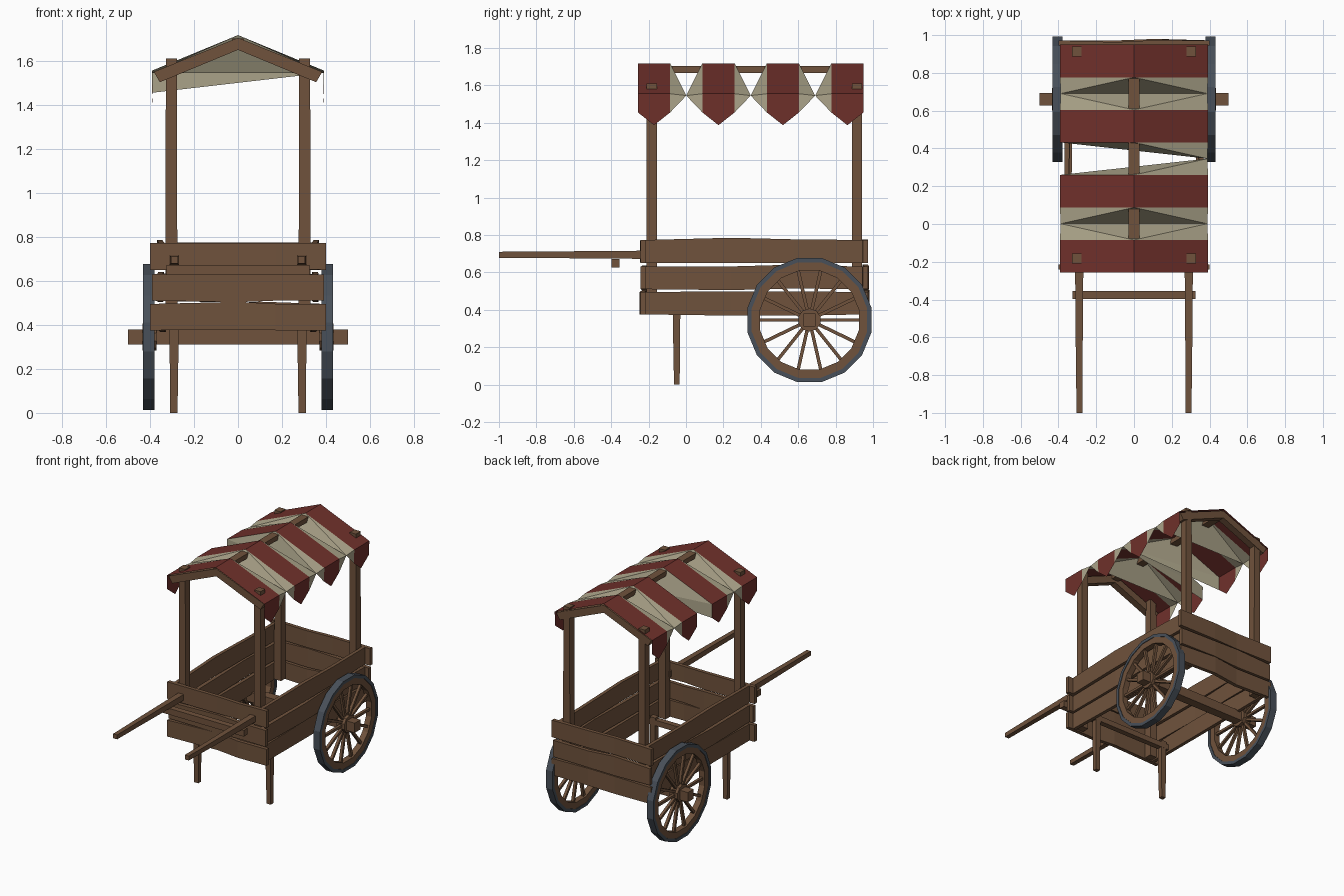
import bpy, math, random

if "Cube" in bpy.data.objects:
    bpy.data.objects.remove(bpy.data.objects["Cube"])

random.seed(4)


def material(name, rgb):
    m = bpy.data.materials.new(name)
    m.diffuse_color = (*rgb, 1)
    m.use_nodes = True
    m.node_tree.nodes["Principled BSDF"].inputs["Base Color"].default_value = m.diffuse_color
    return m


WOOD = material("wood", (0.16, 0.085, 0.045))
RED = material("red_cloth", (0.16, 0.03, 0.024))
CREAM = material("cream_cloth", (0.42, 0.38, 0.26))
IRON = material("iron", (0.065, 0.08, 0.10))


def make(name, verts, faces, mat, mirror=False):
    me = bpy.data.meshes.new(name)
    me.from_pydata(verts, [], faces)
    me.materials.append(mat)
    ob = bpy.data.objects.new(name, me)
    bpy.context.collection.objects.link(ob)
    if mirror:
        ob.modifiers.new("mirror", "MIRROR").use_mirror_merge = False
    return ob


def beam(name, axis, stations, mirror=False):
    """Rectangular bar along an axis; station = (t, a0, a1, b0, b1)."""
    verts, faces = [], []
    for t, a0, a1, b0, b1 in stations:
        for a, b in ((a0, b0), (a1, b0), (a1, b1), (a0, b1)):
            verts.append({"X": (t, a, b), "Y": (a, t, b), "Z": (a, b, t)}[axis])
    for s in range(len(stations) - 1):
        for i in range(4):
            j = (i + 1) % 4
            faces.append((4 * s + i, 4 * s + j, 4 * s + 4 + j, 4 * s + 4 + i))
    n = len(verts)
    faces += [(3, 2, 1, 0), (n - 4, n - 3, n - 2, n - 1)]
    if axis == "Y":
        faces = [f[::-1] for f in faces]
    return make(name, verts, faces, WOOD, mirror)


def plank(name, axis, ts, a0, a1, z0, z1, mirror=False):
    """Board with slightly warped inner stations."""
    st = []
    for k, t in enumerate(ts):
        inner = 0 < k < len(ts) - 1
        w = random.uniform(-0.01, 0.01) if inner else 0
        lo = random.uniform(-0.008, 0.008) if inner else 0
        hi = random.uniform(-0.004, 0.014) if inner else 0
        st.append((t, a0 + w, a1 + w, z0 + lo, z1 + hi))
    return beam(name, axis, st, mirror)


# Cart body: three boards on every side
for i, (z0, z1) in enumerate(((0.375, 0.495), (0.51, 0.63), (0.65, 0.773))):
    e = (0.40, 0.39, 0.40)[i]
    plank(f"side_board_{i}", "Y", (-0.215, 0.24, 0.58, 0.945), 0.335, 0.36, z0, z1, True)
    plank(f"front_board_{i}", "X", (-e, 0, 0.17, e), -0.242, -0.215, z0, z1)
    plank(f"back_board_{i}", "X", (-e, -0.1, 0.1, e), 0.945, 0.972, z0, z1)

# Corner posts, legs, cross bearer, axle
for name, y0 in (("front_post", -0.21), ("back_post", 0.887)):
    beam(name, "Z", [(0.38, 0.275, 0.33, y0, y0 + 0.054),
                     (1.61, 0.278, 0.328, y0, y0 + 0.054)], True)
beam("leg", "Z", [(0, 0.275, 0.308, -0.064, -0.034),
                  (0.2, 0.272, 0.31, -0.068, -0.032),
                  (0.44, 0.268, 0.312, -0.07, -0.03)], True)
beam("leg_bearer", "X", [(-0.335, -0.07, -0.03, 0.385, 0.425),
                         (0.335, -0.07, -0.03, 0.385, 0.425)])
beam("axle", "X", [(-0.5, 0.627, 0.693, 0.31, 0.38),
                   (0.5, 0.627, 0.693, 0.31, 0.38)])

# Pull handles and crossbar
beam("handle", "Y", [(-1, 0.272, 0.304, 0.678, 0.71),
                     (-0.7, 0.272, 0.308, 0.676, 0.712),
                     (-0.2, 0.268, 0.312, 0.672, 0.716)], True)
beam("handle_crossbar", "X", [(-0.325, -0.398, -0.355, 0.627, 0.672),
                              (0.325, -0.398, -0.355, 0.627, 0.672)])

# Wheels
WY, WZ = 0.66, 0.345


def ring(name, r0, r1, x0, x1, n, mat):
    verts, faces = [], []
    for k in range(n):
        a = 2 * math.pi * (k + 0.5) / n
        for x, r in ((x0, r0), (x1, r0), (x1, r1), (x0, r1)):
            verts.append((x, WY + r * math.cos(a), WZ + r * math.sin(a)))
    for k in range(n):
        m = (k + 1) % n
        for i in range(4):
            j = (i + 1) % 4
            faces.append((4 * k + i, 4 * m + i, 4 * m + j, 4 * k + j))
    make(name, verts, faces, mat, True)


ring("wheel_tyre", 0.315, 0.338, 0.379, 0.431, 16, IRON)
ring("wheel_rim", 0.27, 0.318, 0.383, 0.427, 16, WOOD)
ring("wheel_hub", 0.02, 0.062, 0.37, 0.435, 10, WOOD)
sv, sf = [], []
for k in range(14):
    a = 2 * math.pi * k / 14
    c, s = math.cos(a), math.sin(a)
    b = len(sv)
    for r in (0.05, 0.28):
        for x, w in ((0.395, -0.009), (0.415, -0.009), (0.415, 0.009), (0.395, 0.009)):
            sv.append((x, WY + r * c - w * s, WZ + r * s + w * c))
    sf += [tuple(b + i for i in (j, j + 4, (j + 1) % 4 + 4, (j + 1) % 4)) for j in range(4)]
make("wheel_spokes", sv, sf, WOOD, True)

# Gable rafters and ridge beam
gable = [(0, 1.705), (0.383, 1.55), (0.355, 1.503), (0, 1.65),
         (-0.355, 1.503), (-0.383, 1.55)]
for name, y0 in (("front_rafter", -0.25), ("back_rafter", 0.895)):
    v = [(x, y, z) for y in (y0, y0 + 0.05) for x, z in gable]
    f = [(0, 1, 2, 3), (0, 3, 4, 5), (9, 8, 7, 6), (11, 10, 9, 6)]
    f += [(i, i + 6, (i + 1) % 6 + 6, (i + 1) % 6) for i in (0, 1, 2, 4, 5)]
    f.append((3, 9, 10, 4))
    make(name, v, f, WOOD)
beam("ridge_beam", "Y", [(-0.24, -0.028, 0.028, 1.667, 1.702),
                         (0.94, -0.028, 0.028, 1.667, 1.702)])

# Canopy: taut red stripes with pointed flaps, sagging cream stripes between
EDGE = [(0.39, 1.455), (0.392, 1.555), (0, 1.717), (-0.392, 1.555), (-0.39, 1.455)]
Y0, STEP = -0.257, 1.206 / 7
for s in range(7):
    ya, yb = Y0 + s * STEP, Y0 + (s + 1) * STEP
    ym = (ya + yb) / 2
    v = [(x, y, z) for y in (ya, yb) for x, z in EDGE]
    v += [(0.386, ym, 1.387), (-0.386, ym, 1.387)] if s % 2 == 0 else \
         [(0.388, ym, 1.545), (-0.388, ym, 1.545)]
    if s % 2 == 0:
        f = [(1, 6, 7, 2), (2, 7, 8, 3), (0, 10, 5, 6, 1), (3, 8, 9, 11, 4)]
        make(f"red_stripe_{s}", v, f, RED)
        continue
    f = []
    for o in (0, 5):
        if s == 3:  # middle stripe is torn loose on the left
            t = [(o + i, o + i + 1, 10) for i in range(4)]
        else:
            t = [(o, o + 1, 10), (o + 1, o + 2, 10), (o + 2, 11, 10),
                 (o + 2, o + 3, 11), (o + 3, o + 4, 11)]
        f += t if o else [q[::-1] for q in t]
    make(f"cream_stripe_{s}", v, [q[::-1] for q in f], CREAM)

# Make all closed wooden and iron parts face outward
import bmesh
for ob in bpy.context.collection.objects:
    if "stripe" not in ob.name:
        bm = bmesh.new()
        bm.from_mesh(ob.data)
        bmesh.ops.recalc_face_normals(bm, faces=bm.faces)
        bm.to_mesh(ob.data)
        bm.free()
